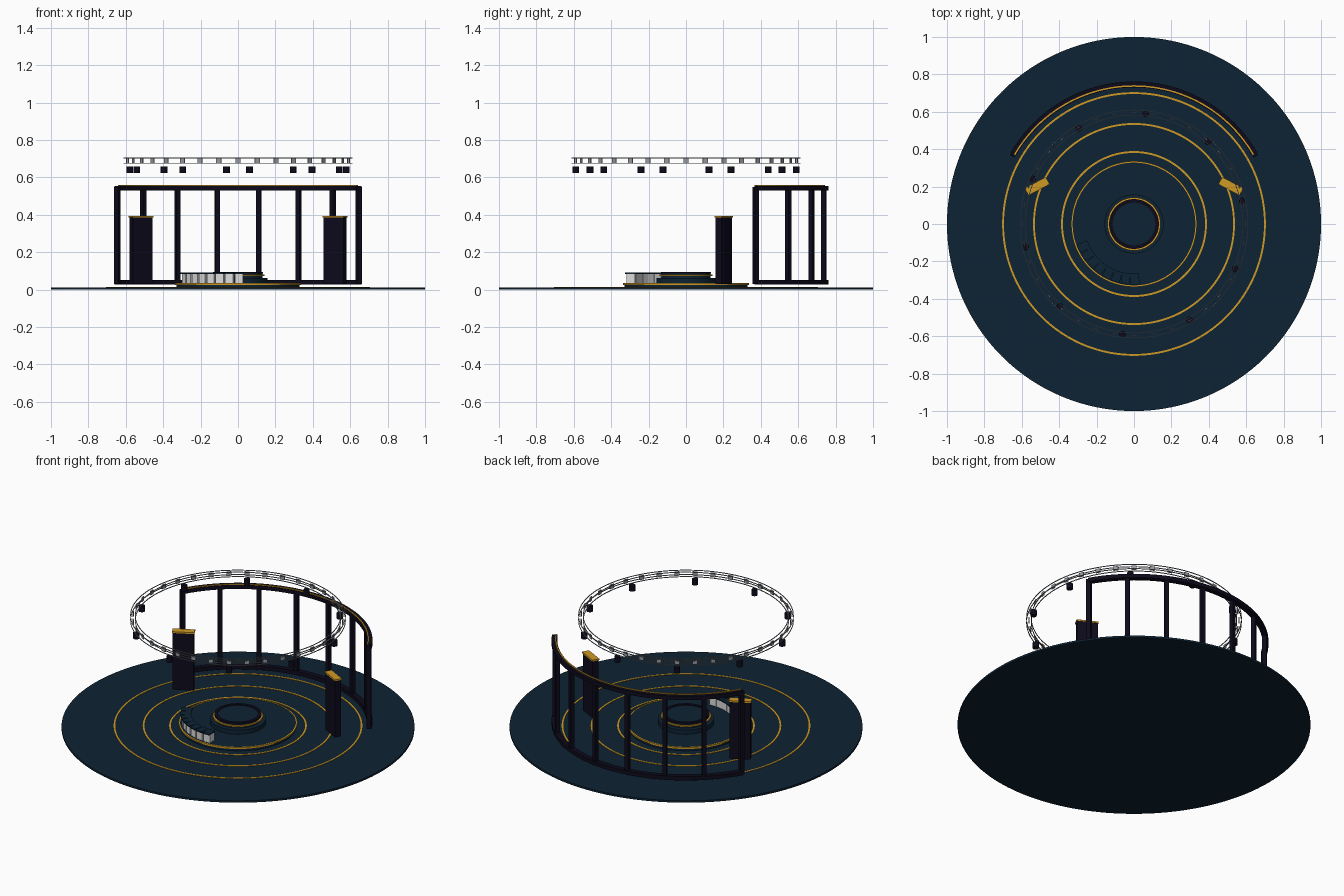
import bpy, bmesh
from math import sin, cos, pi, radians
from mathutils import Matrix, Vector

cube = bpy.data.objects.get("Cube")
if cube:
    bpy.data.objects.remove(cube, do_unlink=True)


def material(name, rgb):
    m = bpy.data.materials.new(name)
    m.use_nodes = True
    col = (*rgb, 1)
    m.diffuse_color = col
    m.node_tree.nodes["Principled BSDF"].inputs["Base Color"].default_value = col
    return m


NAVY = material("navy floor", (0.004, 0.016, 0.033))
DARK = material("near black frame", (0.004, 0.003, 0.011))
GOLD = material("gold trim", (0.62, 0.32, 0.018))
WHITE = material("white panel", (0.72, 0.72, 0.72))
GREY = material("truss grey", (0.3, 0.32, 0.36))


def finish(name, bm, mat, smooth=True):
    bmesh.ops.recalc_face_normals(bm, faces=bm.faces)
    mesh = bpy.data.meshes.new(name)
    bm.to_mesh(mesh)
    bm.free()
    mesh.materials.append(mat)
    ob = bpy.data.objects.new(name, mesh)
    bpy.context.collection.objects.link(ob)
    if smooth:
        bpy.ops.object.select_all(action='DESELECT')
        ob.select_set(True)
        bpy.context.view_layer.objects.active = ob
        bpy.ops.object.shade_smooth_by_angle(angle=radians(30))
    return ob


def disc(name, r, z0, z1, mat):
    bm = bmesh.new()
    bmesh.ops.create_cone(bm, cap_ends=True, segments=128, radius1=r, radius2=r,
                          depth=z1 - z0, matrix=Matrix.Translation((0, 0, (z0 + z1) / 2)))
    return finish(name, bm, mat)


def add_band(bm, r0, r1, z0, z1, a0=0, a1=360, steps=128):
    """Sweep a rectangular section around the z axis."""
    full = a1 - a0 == 360
    loops = []
    for i in range(steps if full else steps + 1):
        a = radians(a0 + (a1 - a0) * i / steps)
        loops.append([bm.verts.new((r * cos(a), r * sin(a), z))
                      for r, z in ((r0, z0), (r1, z0), (r1, z1), (r0, z1))])
    pairs = list(zip(loops, loops[1:])) + ([(loops[-1], loops[0])] if full else [])
    for p, q in pairs:
        for k in range(4):
            j = (k + 1) % 4
            bm.faces.new((p[k], p[j], q[j], q[k]))
    if not full:
        bm.faces.new(loops[0])
        bm.faces.new(loops[-1])


def band(name, mat, *args):
    bm = bmesh.new()
    add_band(bm, *args)
    return finish(name, bm, mat)


def add_box(bm, size, loc, angle=0):
    mtx = Matrix.Translation(loc) @ Matrix.Rotation(angle, 4, 'Z') @ Matrix.Diagonal((*size, 1))
    bmesh.ops.create_cube(bm, size=1, matrix=mtx)


def polar(r, deg, z):
    a = radians(deg)
    return Vector((r * cos(a), r * sin(a), z))


def ring_of_boxes(name, mat, size, r, z, angles):
    """Boxes facing the centre: size is radial, tangential, vertical."""
    bm = bmesh.new()
    for a in angles:
        add_box(bm, size, polar(r, a, z), radians(a))
    return finish(name, bm, mat, False)


# Floor with inlaid gold rings
disc("floor", 1.0, 0, 0.012, NAVY)
for label, r in (("outer", 0.70), ("middle", 0.535), ("inner", 0.385)):
    band(label + "_floor_ring", GOLD, r - 0.005, r + 0.005, 0.011, 0.015)

# Central stage and round pedestal
disc("stage", 0.33, 0.012, 0.035, NAVY)
band("stage_trim", GOLD, 0.328, 0.336, 0.026, 0.036)
disc("pedestal_base", 0.158, 0.035, 0.062, NAVY)
disc("pedestal", 0.132, 0.062, 0.09, NAVY)
band("pedestal_trim", GOLD, 0.130, 0.142, 0.073, 0.081)
band("pedestal_rim", DARK, 0.114, 0.133, 0.086, 0.094)

# Curved counter made of flat panels
desk = [204 + 67 * i / 7 for i in range(8)]
ring_of_boxes("counter_panels", WHITE, (0.045, 0.043, 0.05), 0.295, 0.06, desk)
ring_of_boxes("counter_top", NAVY, (0.06, 0.046, 0.008), 0.295, 0.089, desk)

# Curved back frame: rails, posts and gold strip
for label, z in (("bottom", 0.028), ("top", 0.53)):
    band(label + "_rail", DARK, 0.73, 0.762, z, z + 0.024, 30, 150, 48)
ring_of_boxes("frame_posts", DARK, (0.025, 0.025, 0.52), 0.745, 0.29,
              [30 + 120 * i / 7 for i in range(8)])
band("top_rail_strip", GOLD, 0.734, 0.742, 0.553, 0.559, 30, 150, 48)

# Pair of side pylons with gold caps
for side, s in (("left", 1), ("right", -1)):
    for part, mat, size, z in (("pylon", DARK, (0.12, 0.038, 0.355), 0.208),
                               ("pylon_cap", GOLD, (0.128, 0.044, 0.009), 0.39)):
        bm = bmesh.new()
        add_box(bm, size, (s * 0.518, 0.202, z), -s * radians(28))
        finish(side + "_" + part, bm, mat, False)

# Overhead lighting truss: four chords joined by plates
bm = bmesh.new()
for r in (0.582, 0.609):
    for z in (0.676, 0.704):
        add_band(bm, r - 0.002, r + 0.002, z - 0.002, z + 0.002, 0, 360, 96)
finish("truss_chords", bm, GREY)
ring_of_boxes("truss_plates", GREY, (0.005, 0.028, 0.026), 0.5955, 0.69,
              [i * 10 for i in range(36)])

# Spotlights hanging below the truss
bm = bmesh.new()
for i in range(10):
    bmesh.ops.create_cone(bm, cap_ends=True, segments=16, radius1=0.018, radius2=0.018,
                          depth=0.035, matrix=Matrix.Translation(polar(0.592, 12 + 36 * i, 0.642)))
finish("spotlights", bm, DARK)
